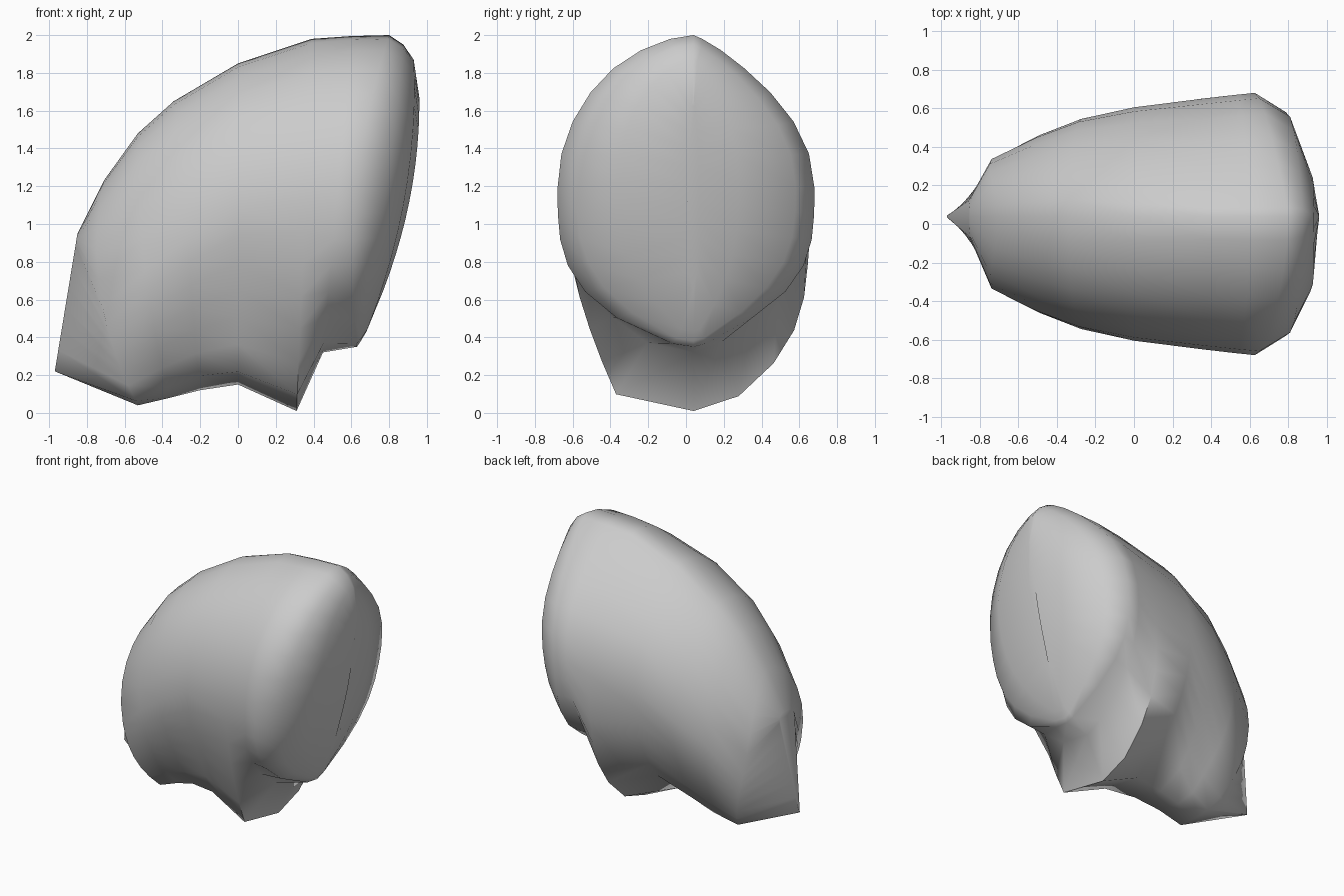
import bpy, bmesh, math

if "Cube" in bpy.data.objects:
    bpy.data.objects.remove(bpy.data.objects["Cube"])

# Slanted cross-sections from the narrow end to the broad cap:
# top (x, z), bottom (x, z), half width, height of widest point (0-1),
# front lower edge (y, lift), back lower edge (y, lift), lower roundness, forward bow
STATIONS = [
    ((-.85, .95), (-.97, .22), .09, .92, (.005, 0), (.004, 0), 1.0, .00),
    ((-.71, 1.23), (-.53, .04), .345, .43, (.17, .02), (.12, .01), 2.6, -.11),
    ((-.53, 1.48), (-.36, .08), .46, .48, (.20, .04), (.16, .02), 2.0, -.05),
    ((-.34, 1.65), (-.20, .12), .545, .52, (.25, .05), (.23, .06), 1.7, .00),
    ((.00, 1.85), (.00, .15), .605, .55, (.31, .04), (.34, .12), 1.6, .00),
    ((.39, 1.98), (.31, .01), .65, .57, (.37, .045), (.27, .04), 1.7, .00),
    ((.60, 1.995), (.45, .32), .67, .52, (.22, .03), (.16, .03), 2.6, .00),
    ((.80, 2.00), (.63, .35), .68, .51, (.10, .01), (.07, .01), 3.4, -.09),
    ((.875, 1.95), (.65, .38), .58, .52, (.08, .01), (.06, .01), 3.0, .02),
    ((.93, 1.87), (.68, .43), .36, .55, (.06, .01), (.04, .01), 2.6, .08),
    ((.96, 1.67), (.77, .65), .03, .55, (.02, 0), (.014, 0), 2.0, .05),
]
UP, LOW = 7, 6


def half_profile(st, side):
    """Points from the top centre down one side to the bottom edge, as (y, t)."""
    (xt, _), (xb, _), w, tm, (wb, lift), back_edge, power, _ = st
    front, back = (1.2, 1.7) if xt > .3 else (1.1, 1.4) if xt > -.1 else (1, 1.15)
    fullness = front
    if side > 0:                      # the back side is slimmer above, fuller below
        fullness = back
        wb, lift = back_edge
        if 0 <= xt < .5:
            power *= 2.3 if xb > .2 else 1.5
        if .9 < xt < .95:
            w *= .75
    pts = []
    for i in range(UP + 1):
        a = math.pi / 2 * i / UP
        pts.append((side * w * math.sin(a) ** fullness, tm + (1 - tm) * math.cos(a)))
    for i in range(1, LOW + 1):
        s = i / LOW
        pts.append((side * (wb + (w - wb) * (1 - s ** power)), tm + (lift - tm) * s))
    return pts


def ring(st):
    (xt, zt), (xb, zb) = st[0], st[1]
    right, left = half_profile(st, -1), half_profile(st, 1)
    loop = right + [(0, 0)] + left[:0:-1]
    # the centre line leans slightly to the back
    return [(xb + (xt - xb) * t + st[7] * 4 * t * (1 - t),
             y + .04 * max(0, 1 - abs(y) / .35), zb + (zt - zb) * t) for y, t in loop]


# Lofted shell
bm = bmesh.new()
rings = [[bm.verts.new(p) for p in ring(st)] for st in STATIONS]
for a, b in zip(rings, rings[1:]):
    n = len(a)
    for i in range(n):
        j = (i + 1) % n
        bm.faces.new((a[i], a[j], b[j], b[i]))
bm.faces.new(rings[0])
bm.faces.new(rings[-1][::-1])
bmesh.ops.recalc_face_normals(bm, faces=bm.faces)
for f in bm.faces:
    f.smooth = True

mesh = bpy.data.meshes.new("shell")
bm.to_mesh(mesh)
bm.free()
shell = bpy.data.objects.new("shell", mesh)
bpy.context.collection.objects.link(shell)

# Keep only the hard lower creases sharp
bpy.context.view_layer.objects.active = shell
shell.select_set(True)
bpy.ops.object.shade_smooth_by_angle(angle=math.radians(75))
